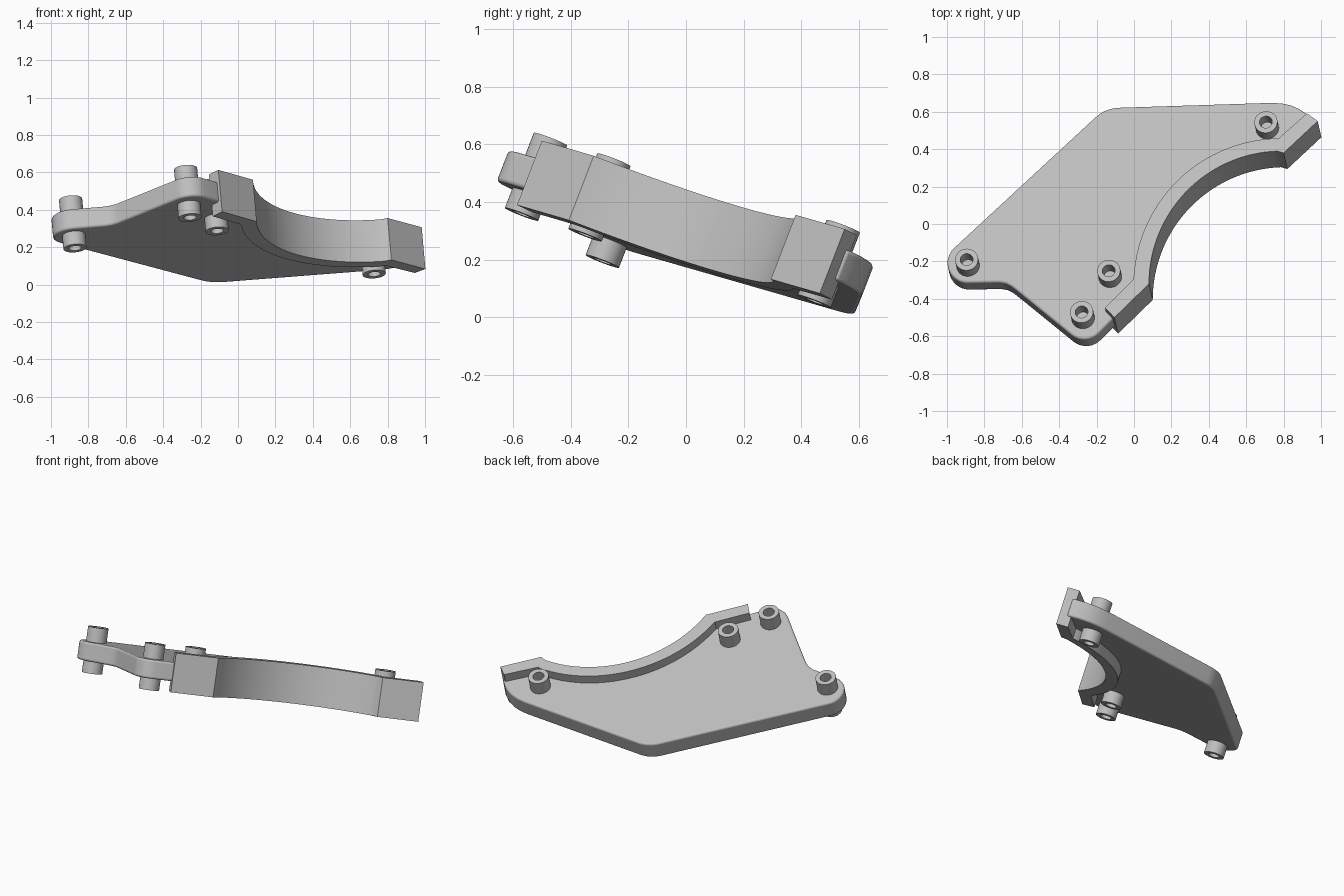
import bpy, math
from mathutils import Vector

cube = bpy.data.objects.get("Cube")
if cube:
    bpy.data.objects.remove(cube, do_unlink=True)

# Tilted working plane: z = BASE + SX * x + SY * y
BASE, SX, SY = 0.43, 0.09, -0.385
N = Vector((-SX, -SY, 1)).normalized()
U = Vector((1, 0, SX)).normalized()
V = N.cross(U)

grey = bpy.data.materials.new("cast_grey")
grey.use_nodes = True
grey.diffuse_color = (0.52, 0.52, 0.52, 1)
grey.node_tree.nodes["Principled BSDF"].inputs["Base Color"].default_value = grey.diffuse_color


def lift(x, y, h):
    """Point above (x, y), at height h over the tilted plane."""
    return Vector((x, y, BASE + SX * x + SY * y + h / N.z))


def arc(cx, cy, r, start, end, steps):
    return [(cx + r * math.cos(t), cy + r * math.sin(t))
            for t in (math.radians(start + (end - start) * i / steps)
                      for i in range(steps + 1))]


def make(name, verts, faces, bevel=0):
    mesh = bpy.data.meshes.new(name)
    mesh.from_pydata(verts, [], faces)
    mesh.materials.append(grey)
    obj = bpy.data.objects.new(name, mesh)
    bpy.context.collection.objects.link(obj)
    bpy.ops.object.select_all(action="DESELECT")
    obj.select_set(True)
    bpy.context.view_layer.objects.active = obj
    bpy.ops.object.mode_set(mode="EDIT")
    bpy.ops.mesh.select_all(action="SELECT")
    bpy.ops.mesh.normals_make_consistent(inside=False)
    bpy.ops.object.mode_set(mode="OBJECT")
    if bevel:
        mod = obj.modifiers.new("rounded_edges", "BEVEL")
        mod.width = bevel
        mod.segments = 3
        mod.limit_method = "ANGLE"
        mod.angle_limit = math.radians(50)
    bpy.ops.object.shade_smooth_by_angle(angle=math.radians(32))
    return obj


def slab(name, outline, top, thickness, bevel=0):
    n = len(outline)
    upper = [lift(x, y, top) for x, y in outline]
    verts = upper + [p - N * thickness for p in upper]
    faces = [list(range(n)), list(range(2 * n - 1, n - 1, -1))]
    faces += [(i, i + n, (i + 1) % n + n, (i + 1) % n) for i in range(n)]
    return make(name, verts, faces, bevel)


def boss(name, x, y, top=0.03, length=0.28, outer=0.062, inner=0.034, sides=32):
    """Hollow round post, its holes closed by the plate."""
    centre = lift(x, y, top)
    profile = [(inner, 0.1), (inner, 0), (outer, 0),
               (outer, length), (inner, length), (inner, length - 0.09)]
    verts = [centre - N * d + (U * math.cos(t) + V * math.sin(t)) * r
             for r, d in profile
             for t in (math.tau * i / sides for i in range(sides))]
    rings = len(profile)
    faces = [(k * sides + i, k * sides + (i + 1) % sides,
              (k + 1) % rings * sides + (i + 1) % sides, (k + 1) % rings * sides + i)
             for k in range(rings) for i in range(sides)]
    return make(name, verts, faces)


# Main plate, with two rounded lugs
plate = arc(-0.89, -0.205, 0.108, 133, 270, 14)
plate += [(-0.72, -0.31), (-0.685, -0.316), (-0.655, -0.331), (-0.625, -0.354)]
plate += arc(-0.265, -0.505, 0.11, 228, 315, 12)
plate += [(-0.075, -0.47), (0.035, -0.33)]
plate += arc(0.79, -0.33, 0.75, 178, 92, 30)
plate += [(0.79, 0.42), (0.955, 0.56), (0.925, 0.59), (0.885, 0.617),
          (0.84, 0.637), (0.79, 0.648), (0.73, 0.651)]
plate += arc(-0.075, 0.43, 0.195, 92, 133, 8)
slab("main_plate", plate, -0.06, 0.115, 0.012)

# Thick curved rim with a straight tab at each end
rim = [(-0.155, -0.447), (-0.005, -0.298)]
rim += arc(0.785, -0.33, 0.788, 176, 92, 40)
rim += [(0.77, 0.455), (0.925, 0.592), (0.982, 0.55), (0.80, 0.38)]
rim += arc(0.79, -0.32, 0.71, 92, 180, 40)
rim += [(-0.105, -0.50)]
slab("curved_rim", rim, 0, 0.24)

# Hollow mounting posts
posts = {"side_boss": (-0.895, -0.19), "front_boss": (-0.28, -0.47),
         "inner_boss": (-0.135, -0.25), "back_boss": (0.705, 0.545)}
for name, (x, y) in posts.items():
    boss(name, x, y)
